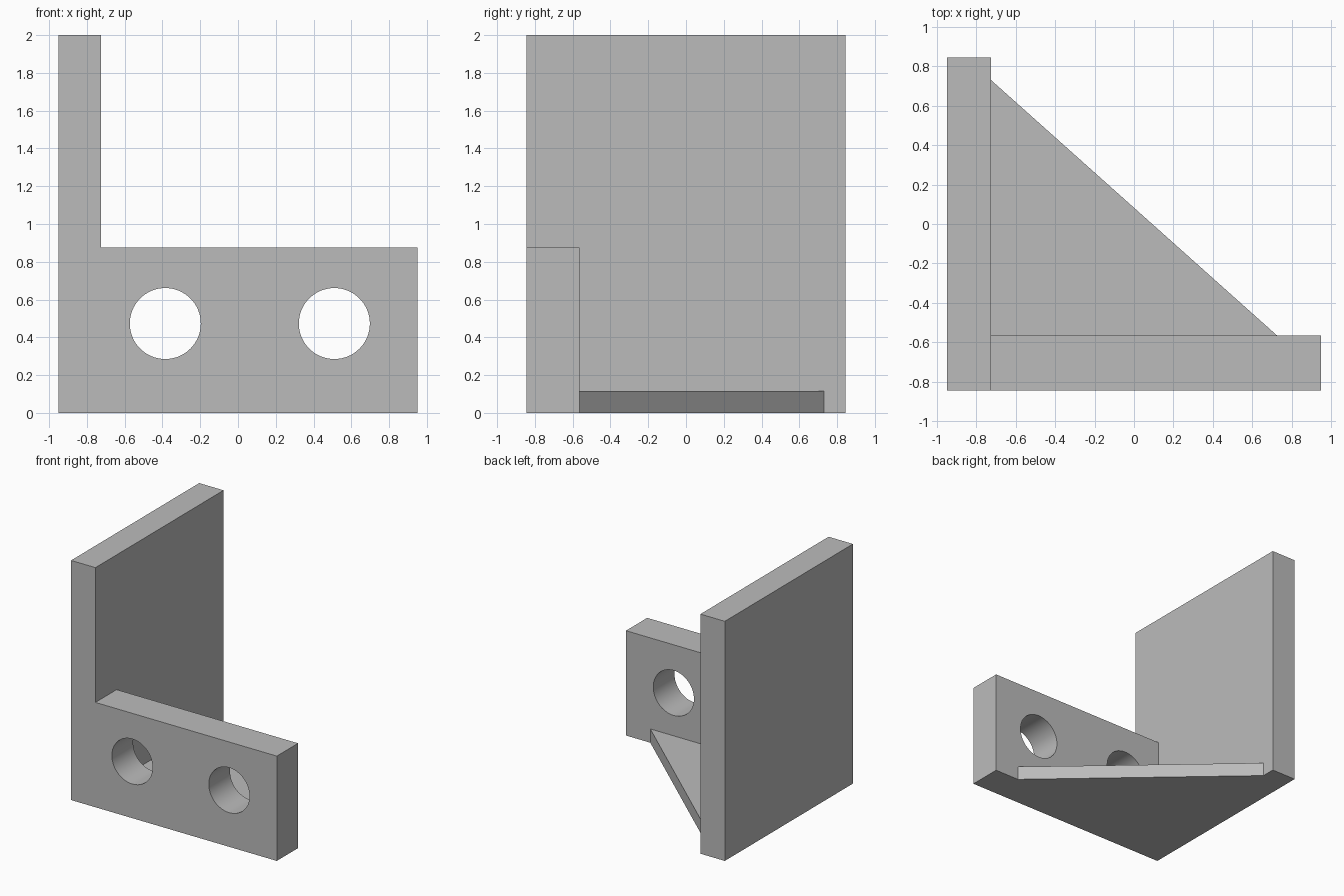
import bpy
import bmesh

cube = bpy.data.objects.get("Cube")
if cube:
    bpy.data.objects.remove(cube, do_unlink=True)

GREY = (0.5, 0.5, 0.5, 1)
grey = bpy.data.materials.new("plain grey")
grey.use_nodes = True
grey.diffuse_color = GREY
grey.node_tree.nodes["Principled BSDF"].inputs["Base Color"].default_value = GREY


def prism(name, outline, height):
    """Extrude an outline in the ground plane up to the given height."""
    bm = bmesh.new()
    base = bm.faces.new([bm.verts.new((x, y, 0)) for x, y in outline])
    top = bmesh.ops.extrude_face_region(bm, geom=[base], use_keep_orig=True)
    verts = [v for v in top["geom"] if isinstance(v, bmesh.types.BMVert)]
    bmesh.ops.translate(bm, verts=verts, vec=(0, 0, height))
    bmesh.ops.recalc_face_normals(bm, faces=bm.faces)
    mesh = bpy.data.meshes.new(name)
    bm.to_mesh(mesh)
    bm.free()
    mesh.materials.append(grey)
    obj = bpy.data.objects.new(name, mesh)
    bpy.context.collection.objects.link(obj)
    return obj


def rectangle(x0, x1, y0, y1):
    return [(x0, y0), (x1, y0), (x1, y1), (x0, y1)]


LEFT, RIGHT, FRONT, BACK = -0.95, 0.95, -0.845, 0.845
INNER_X, INNER_Y = -0.725, -0.565

# Tall side wall, low front flange and thin triangular floor brace
prism("side_wall", rectangle(LEFT, INNER_X, FRONT, BACK), 2)
flange = prism("front_flange", rectangle(INNER_X, RIGHT, FRONT, INNER_Y), 0.875)
prism("floor_brace", [(INNER_X, INNER_Y), (0.725, INNER_Y), (INNER_X, 0.73)], 0.115)

# Two round holes through the flange
for x in (-0.385, 0.51):
    bpy.ops.mesh.primitive_cylinder_add(
        vertices=64, radius=0.188, depth=1,
        location=(x, (FRONT + INNER_Y) / 2, 0.473), rotation=(1.570796, 0, 0))
    cutter = bpy.context.object
    cutter.name = "hole_cutter"
    cutter.hide_render = True
    cutter.data.materials.append(grey)
    cut = flange.modifiers.new("hole", "BOOLEAN")
    cut.operation = "DIFFERENCE"
    cut.solver = "EXACT"
    cut.object = cutter
    bpy.ops.object.select_all(action="DESELECT")
    flange.select_set(True)
    bpy.context.view_layer.objects.active = flange
    bpy.ops.object.modifier_apply(modifier=cut.name)
    bpy.data.objects.remove(cutter, do_unlink=True)

# Smooth hole walls with crisp rims
bpy.ops.object.shade_smooth_by_angle(angle=0.52)
